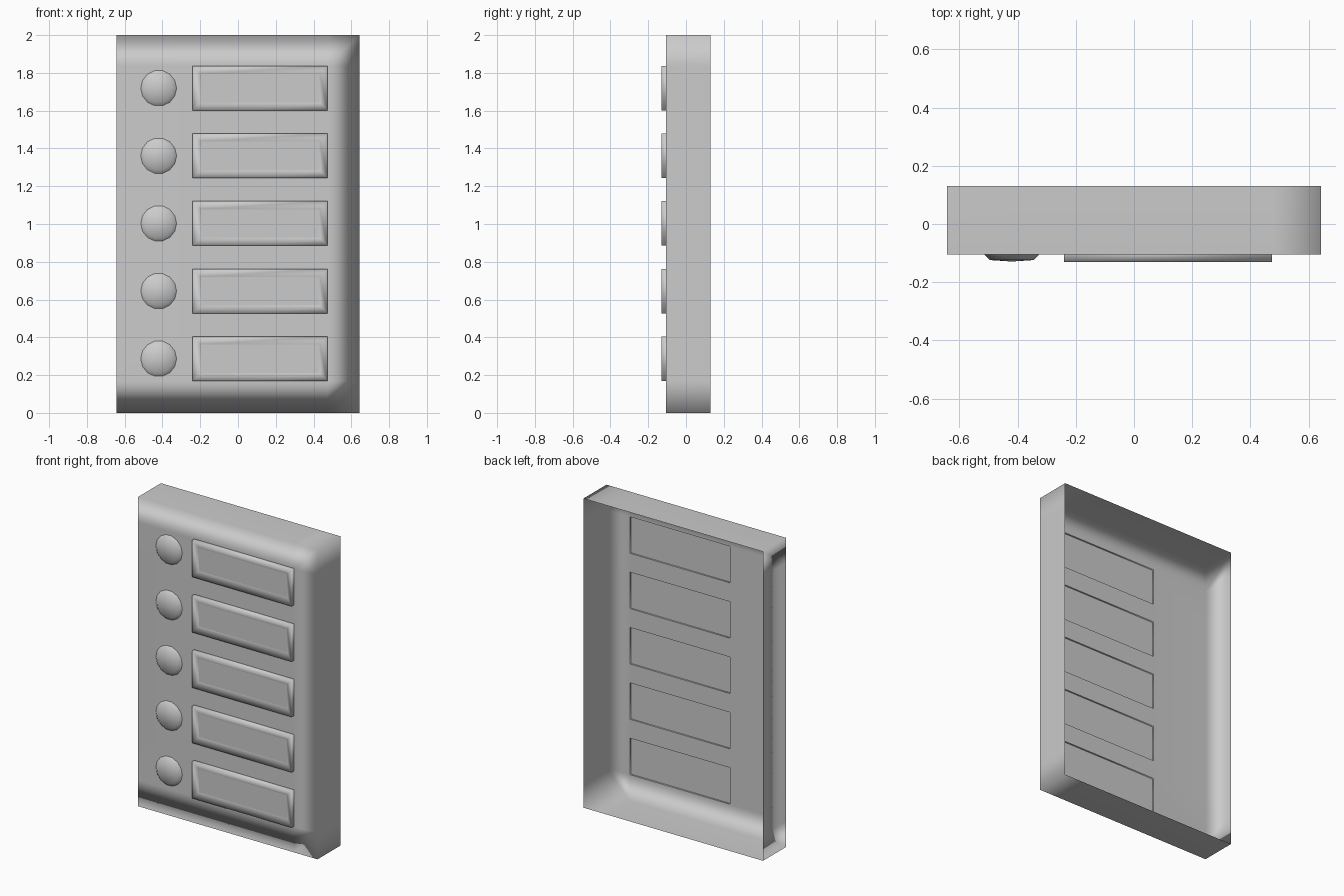
import bpy, bmesh, math

cube = bpy.data.objects.get("Cube")
if cube:
    bpy.data.objects.remove(cube, do_unlink=True)

GREY = bpy.data.materials.new("light_grey")
GREY.use_nodes = True
GREY.diffuse_color = (0.6, 0.6, 0.6, 1)
GREY.node_tree.nodes["Principled BSDF"].inputs["Base Color"].default_value = (0.6, 0.6, 0.6, 1)

HALF_W, HEIGHT = 0.643, 2.0
BACK, FRONT, RIM = 0.13, -0.105, -0.13
LABEL_Y = -0.115
X0, X1 = -0.24, 0.475
HALF_H = 0.118
ROWS = [0.287 + 0.358 * i for i in range(5)]


def finish(bm, name, smooth=True):
    mesh = bpy.data.meshes.new(name)
    bm.to_mesh(mesh)
    bm.free()
    mesh.materials.append(GREY)
    for p in mesh.polygons:
        p.use_smooth = smooth
    ob = bpy.data.objects.new(name, mesh)
    bpy.context.collection.objects.link(ob)
    return ob


def bridge(bm, a, b):
    for i in range(len(a)):
        j = (i + 1) % len(a)
        bm.faces.new((a[i], a[j], b[j], b[i]))


def rect(bm, z, y, inset=0.0):
    a, b, h = X0 + inset, X1 - inset, HALF_H - inset
    return [bm.verts.new(c) for c in
            ((a, y, z - h), (b, y, z - h), (b, y, z + h), (a, y, z + h))]


# Housing: front panel with five openings, thin side walls, open back
bm = bmesh.new()
xs = [-HALF_W, X0, X1, HALF_W]
zs = [0.0] + [z + s * HALF_H for z in ROWS for s in (-1, 1)] + [HEIGHT]
grid = [[bm.verts.new((x, FRONT, z)) for x in xs] for z in zs]
for r in range(len(zs) - 1):
    for c in range(3):
        if not (c == 1 and r % 2):
            bm.faces.new((grid[r][c], grid[r][c + 1], grid[r + 1][c + 1], grid[r + 1][c]))
outline = (grid[0] + [row[-1] for row in grid[1:]]
           + grid[-1][-2::-1] + [row[0] for row in grid[-2:0:-1]])
back = [bm.verts.new((v.co.x, BACK, v.co.z)) for v in outline]
bridge(bm, back, outline)
housing = finish(bm, "housing")
wn = housing.modifiers.new("panel_shading", 'WEIGHTED_NORMAL')
wn.weight = 90

for n, z in enumerate(ROWS, 1):
    # Raised frame: straight outer wall, inward sloping face
    bm = bmesh.new()
    base, lip, inner = rect(bm, z, FRONT), rect(bm, z, RIM), rect(bm, z, LABEL_Y, 0.043)
    bridge(bm, base, lip)
    bridge(bm, lip, inner)
    finish(bm, f"label_frame_{n}")

    # Flat label behind the frame
    bm = bmesh.new()
    bm.faces.new(rect(bm, z, LABEL_Y))
    finish(bm, f"label_{n}", False)

    # Low domed push button
    bm = bmesh.new()
    rings = []
    for radius, y in ((0.095, FRONT), (0.075, -0.124)):
        rings.append([bm.verts.new((-0.42 + radius * math.cos(k * math.tau / 14), y,
                                    z + radius * math.sin(k * math.tau / 14)))
                      for k in range(14)])
    bridge(bm, *rings)
    tip = bm.verts.new((-0.42, -0.129, z))
    for k in range(14):
        bm.faces.new((rings[1][k], rings[1][(k + 1) % 14], tip))
    finish(bm, f"button_{n}")
